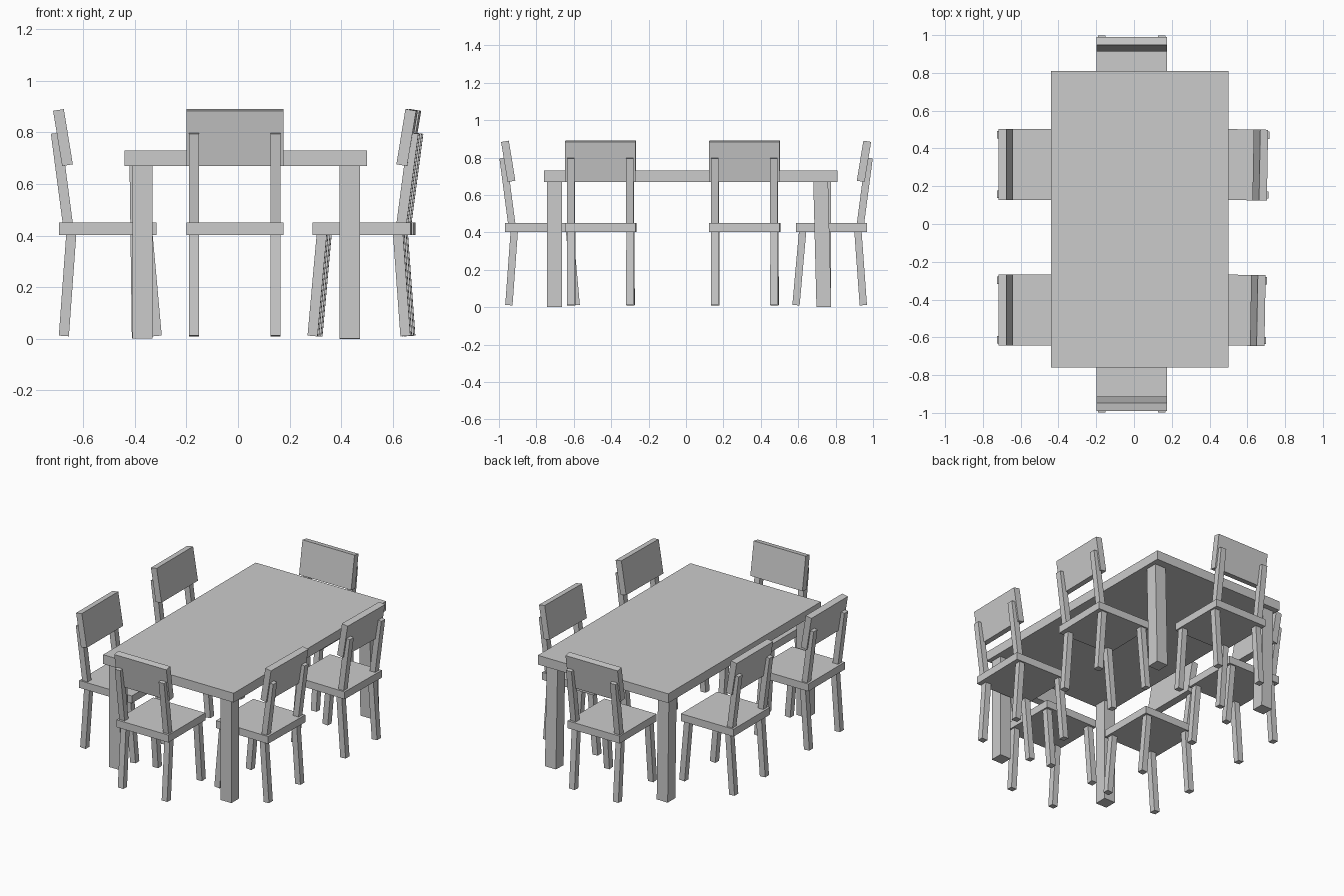
import bpy
from math import radians
from mathutils import Matrix, Vector

if "Cube" in bpy.data.objects:
    bpy.data.objects.remove(bpy.data.objects["Cube"])


def bar(name, low, high, sx, sy, frame=Matrix()):
    """Square-cut bar running between two end points."""
    low, high = Vector(low), Vector(high)
    axis = high - low
    turn = Vector((0, 0, 1)).rotation_difference(axis).to_matrix().to_4x4()
    bpy.ops.mesh.primitive_cube_add(size=1)
    ob = bpy.context.object
    ob.name = name
    ob.data.transform(Matrix.Diagonal((sx, sy, axis.length, 1)))
    ob.matrix_world = frame @ Matrix.Translation((low + high) / 2) @ turn
    return ob


def chair(label, x, y, angle):
    """Chair whose sitter faces local +y, centred on its seat."""
    f = Matrix.Translation((x, y, 0)) @ Matrix.Rotation(radians(angle), 4, 'Z')
    bar(label + "_seat", (0, 0, 0.402), (0, 0, 0.45), 0.375, 0.379, f)
    bar(label + "_backrest", (0, -0.156, 0.673), (0, -0.191, 0.887), 0.375, 0.042, f)
    for side, s in (("left", -0.158), ("right", 0.158)):
        bar(f"{label}_{side}_back_post", (s, -0.154, 0.44), (s, -0.201, 0.797), 0.039, 0.039, f)
        bar(f"{label}_{side}_back_leg", (s, -0.17, 0.011), (s, -0.141, 0.41), 0.039, 0.039, f)
        bar(f"{label}_{side}_front_leg", (s, 0.19, 0.011), (s, 0.154, 0.41), 0.039, 0.039, f)


# Table top
bar("table_top", (0.03, 0.026, 0.67), (0.03, 0.026, 0.73), 0.94, 1.57)

# Table legs, the two rear ones lean slightly
for name, low, high in (
    ("front_left", (-0.37, -0.703), (-0.37, -0.703)),
    ("front_right", (0.433, -0.703), (0.433, -0.703)),
    ("back_left", (-0.372, 0.737), (-0.381, 0.737)),
    ("back_right", (0.433, 0.737), (0.433, 0.72)),
):
    bar(f"table_{name}_leg", (*low, 0.001), (*high, 0.675), 0.079, 0.079)

# Chairs around the table
chair("front_chair", -0.012, -0.777, 0)
chair("back_chair", -0.012, 0.778, 180)
chair("left_front_chair", -0.505, -0.455, -90)
chair("left_back_chair", -0.505, 0.315, -90)
chair("right_front_chair", 0.482, -0.455, 89)
chair("right_back_chair", 0.495, 0.315, 89)
